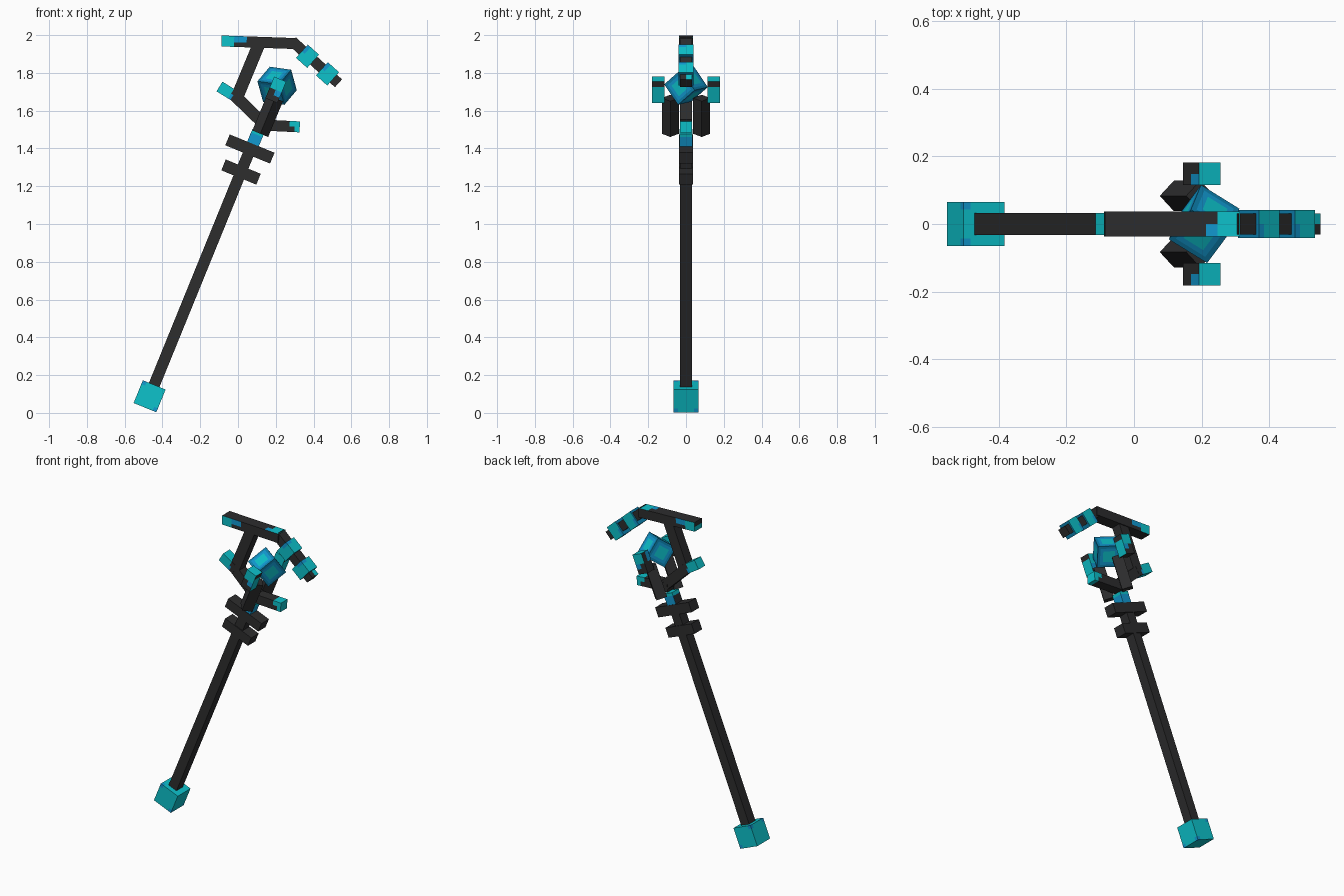
import bpy, bmesh, math
from mathutils import Vector, Matrix

if "Cube" in bpy.data.objects:
    bpy.data.objects.remove(bpy.data.objects["Cube"])


def material(name, rgb):
    m = bpy.data.materials.new(name)
    m.diffuse_color = (*rgb, 1)
    m.use_nodes = True
    m.node_tree.nodes["Principled BSDF"].inputs["Base Color"].default_value = m.diffuse_color
    return m


MATS = [material("charcoal", (0.026, 0.026, 0.027)),
        material("teal", (0.004, 0.54, 0.60)),
        material("sky_blue", (0.006, 0.32, 0.64)),
        material("deep_blue", (0.004, 0.22, 0.43))]
DARK, TEAL, SKY, DEEP = range(4)


def block(name, centre, size, rot, rule=DARK, cuts=0):
    """Box whose faces are coloured by a rule of local position (-0.5..0.5) and normal."""
    bm = bmesh.new()
    bmesh.ops.create_cube(bm, size=1)
    if cuts:
        bmesh.ops.subdivide_edges(bm, edges=bm.edges[:], cuts=cuts, use_grid_fill=True)
    bm.normal_update()
    for f in bm.faces:
        f.material_index = rule(f.calc_center_median(), f.normal) if callable(rule) else rule
    bm.transform(Matrix.Translation(centre) @ rot.to_4x4() @ Matrix.Diagonal((*size, 1)))
    me = bpy.data.meshes.new(name)
    bm.to_mesh(me)
    bm.free()
    for m in MATS:
        me.materials.append(m)
    ob = bpy.data.objects.new(name, me)
    bpy.context.collection.objects.link(ob)
    return ob


def tilt(degrees):
    return Matrix.Rotation(math.radians(degrees), 3, 'Y')


def bar(name, p0, p1, width, depth, rule=DARK, cuts=0, y=0, twist=0):
    """Box running from p0 to p1 (x, z); its local z points along the bar."""
    a, b = Vector((p0[0], y, p0[1])), Vector((p1[0], y, p1[1]))
    d = b - a
    rot = tilt(math.degrees(math.atan2(d.x, d.z))) @ Matrix.Rotation(math.radians(twist), 3, 'Z')
    return block(name, (a + b) / 2, (width, depth, d.length), rot, rule, cuts)


STAFF = 22.2


# Colour rules
def corner_patches(c, n):
    far = sum(abs(v) > 0.3 for v in c)
    return SKY if far == 3 and c.x * c.z < 0 else TEAL


def gold_end(c, n):
    return TEAL if c.z > 0.3 else DARK


def spike_rule(c, n):
    return TEAL if c.z < 0.1 else SKY if c.z < 0.25 and c.x > 0 else DARK


def top_bar_rule(c, n):
    if n.x < -0.5:                       # upper face: coloured toward the beak
        return TEAL if c.z > 0.33 else SKY if c.z > 0.25 and c.y < 0 else DARK
    if n.x > 0.5:
        return DARK
    if n.z < -0.5:
        return TEAL if c.x > 0 else DARK
    return TEAL if c.z < -0.3 else SKY if c.z < -0.18 and c.x < 0.1 else DARK


def bead_rule(c, n):
    if abs(n.z) > 0.5:
        return DEEP
    return SKY if c.z < -0.2 and c.x * c.y > 0 else TEAL


def prong_tip_rule(c, n):
    if n.z > 0.5:
        return TEAL
    if n.x < -0.5:
        return DARK if c.y > 0 or c.z < 0 else SKY
    if n.x > 0.5:
        return DARK if c.z > 0.2 else TEAL
    return TEAL if c.z > 0 else SKY if c.z > -0.25 and c.x > 0 else DARK


# Shaft, foot cube, cross bands and collar
block("foot_cube", (-0.468, 0, 0.088), (0.13, 0.13, 0.13), tilt(STAFF), corner_patches, 5)
bar("shaft", (-0.455, 0.12), (0.095, 1.47), 0.06, 0.064)
block("lower_band", (0.016, 0, 1.275), (0.2, 0.075, 0.062), tilt(STAFF))
block("upper_band", (0.063, 0, 1.397), (0.256, 0.075, 0.062), tilt(STAFF))
bar("collar", (0.078, 1.42), (0.107, 1.49), 0.066, 0.068,
    lambda c, n: SKY if c.z < 0.2 else TEAL, 3)

# Head frame
bar("lower_hook", (0.11, 1.525), (0.327, 1.514), 0.058, 0.066,
    lambda c, n: TEAL if n.z > 0.5 or c.z > 0.4 or (c.z > 0.3 and c.x < 0) else DARK, 7)
bar("lower_arm", (-0.018, 1.68), (0.135, 1.532), 0.062, 0.064)
bar("back_arm", (0.108, 1.945), (-0.008, 1.664), 0.066, 0.064)
bar("back_spike", (-0.098, 1.728), (0.0, 1.667), 0.06, 0.066, spike_rule, 7)
bar("top_bar", (-0.087, 1.969), (0.312, 1.955), 0.058, 0.075, top_bar_rule, 11)

# Beak with two square beads
start, end = Vector((0.288, 1.967)), Vector((0.532, 1.745))
bar("beak", start, end, 0.056, 0.062,
    lambda c, n: TEAL if n.x < -0.5 and c.z > 0.4 and c.y > 0 else DARK, 7)
for name, x, z in (("upper_bead", 0.368, 1.888), ("lower_bead", 0.474, 1.795)):
    block(name, (x, 0, z), (0.094, 0.082, 0.08), tilt(132), bead_rule, 3)

# Mirrored prongs with raised tips
for side, s in (("front", -1), ("back", 1)):
    bar(side + "_prong", (0.118, 1.478), (0.196, 1.667), 0.064, 0.064, y=s * 0.083, twist=45)
    block(side + "_prong_tip", (0.2, s * 0.148, 1.71), (0.069, 0.066, 0.123),
          tilt(STAFF), prong_tip_rule, 3)

# Gem: skewed cube with concentric inset faces
ax = Vector((21, -13, -3)).normalized()
ay = Vector((-4, -14.6, 20))
ay = (ay - ay.dot(ax) * ax).normalized()
rot = Matrix((ax, ay, ax.cross(ay))).transposed()
gem = block("gem", (0.207, 0, 1.732), (0.134, 0.134, 0.134), rot, DEEP)
bm = bmesh.new()
bm.from_mesh(gem.data)
faces = bm.faces[:]
for thickness, colour in ((0.022, SKY), (0.024, TEAL)):
    bmesh.ops.inset_individual(bm, faces=faces, thickness=thickness)
    for f in faces:
        f.material_index = colour
bm.to_mesh(gem.data)
bm.free()
